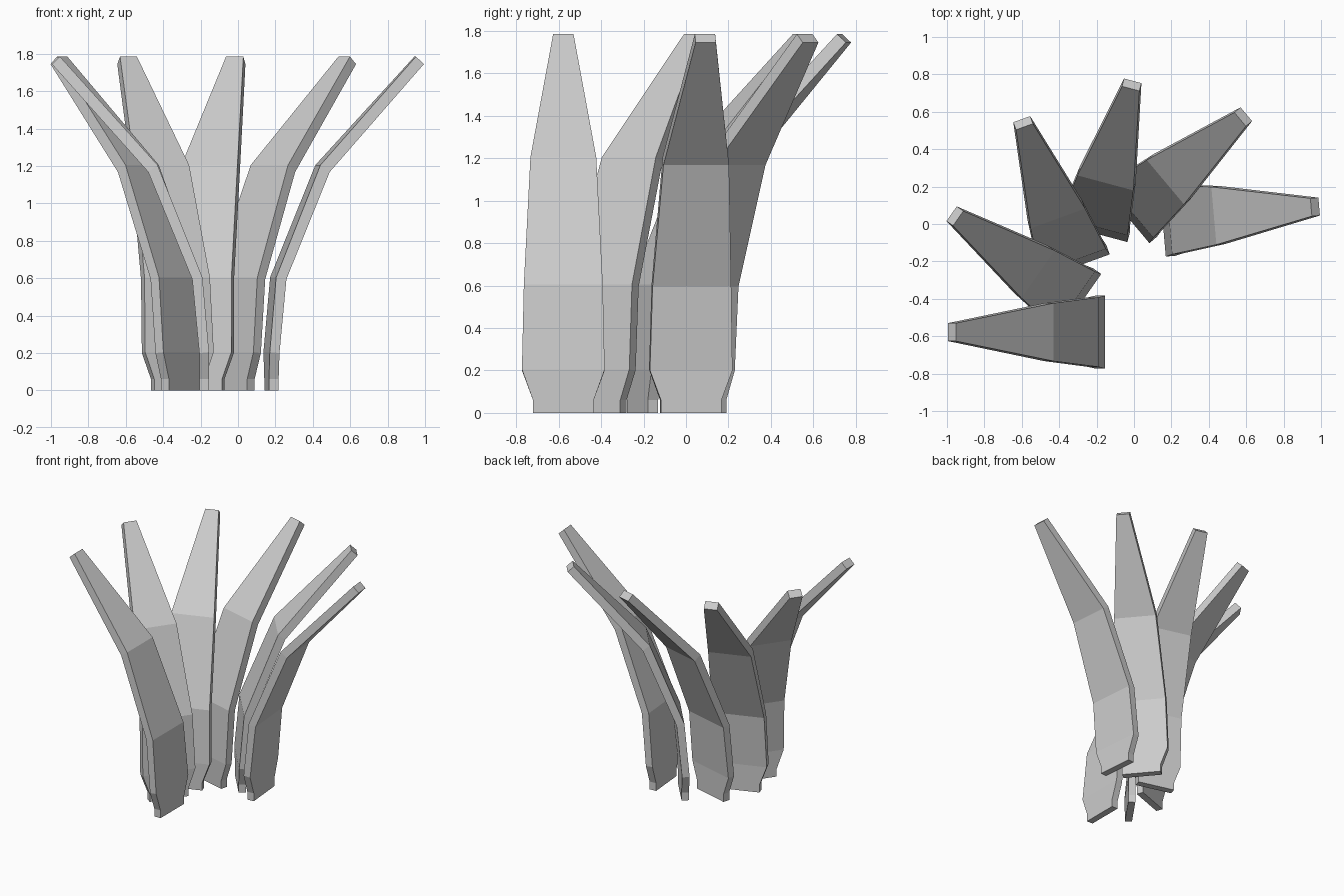
import bpy, bmesh
from math import radians
from mathutils import Matrix

cube = bpy.data.objects.get("Cube")
if cube:
    bpy.data.objects.remove(cube, do_unlink=True)

# Single plain grey for every blade
grey = bpy.data.materials.new("plain_grey")
grey.use_nodes = True
colour = (0.6, 0.6, 0.6, 1)
grey.diffuse_color = colour
grey.node_tree.nodes["Principled BSDF"].inputs["Base Color"].default_value = colour

# Blade stations: inner reach, inner height, outer reach, outer height, half width
STATIONS = [
    (0.0, 0.0, 0.052, 0.0, 0.143),
    (0.0, 0.06, 0.052, 0.06, 0.143),
    (0.0, 0.205, 0.052, 0.2, 0.195),
    (0.035, 0.605, 0.09, 0.595, 0.186),
    (0.275, 1.205, 0.325, 1.168, 0.155),
    (0.797, 1.785, 0.84, 1.745, 0.048),
]


def make_blade(name, x, y, angle):
    """Loft a tapering, outward-bending slab and place it at its foot."""
    bm = bmesh.new()
    rings = []
    for inner, inner_z, outer, outer_z, half in STATIONS:
        corners = [(inner, -half, inner_z), (outer, -half, outer_z),
                   (outer, half, outer_z), (inner, half, inner_z)]
        rings.append([bm.verts.new(c) for c in corners])
    for low, high in zip(rings, rings[1:]):
        for i in range(4):
            j = (i + 1) % 4
            bm.faces.new((low[i], low[j], high[j], high[i]))
    bm.faces.new(rings[0][::-1])
    bm.faces.new(rings[-1])
    bmesh.ops.recalc_face_normals(bm, faces=bm.faces)
    bm.transform(Matrix.Translation((x, y, 0)) @ Matrix.Rotation(radians(angle), 4, "Z"))
    mesh = bpy.data.meshes.new(name)
    bm.to_mesh(mesh)
    bm.free()
    mesh.materials.append(grey)
    bpy.context.collection.objects.link(bpy.data.objects.new(name, mesh))


# Six blades fanned round at even turns, each with its own foot position
FEET = [(0.153, 0.02), (-0.043, 0.047), (-0.224, -0.046),
        (-0.313, -0.229), (-0.287, -0.427), (-0.155, -0.578)]
for n, (x, y) in enumerate(FEET):
    make_blade(f"blade_{n + 1}", x, y, 5 + 35 * n)
